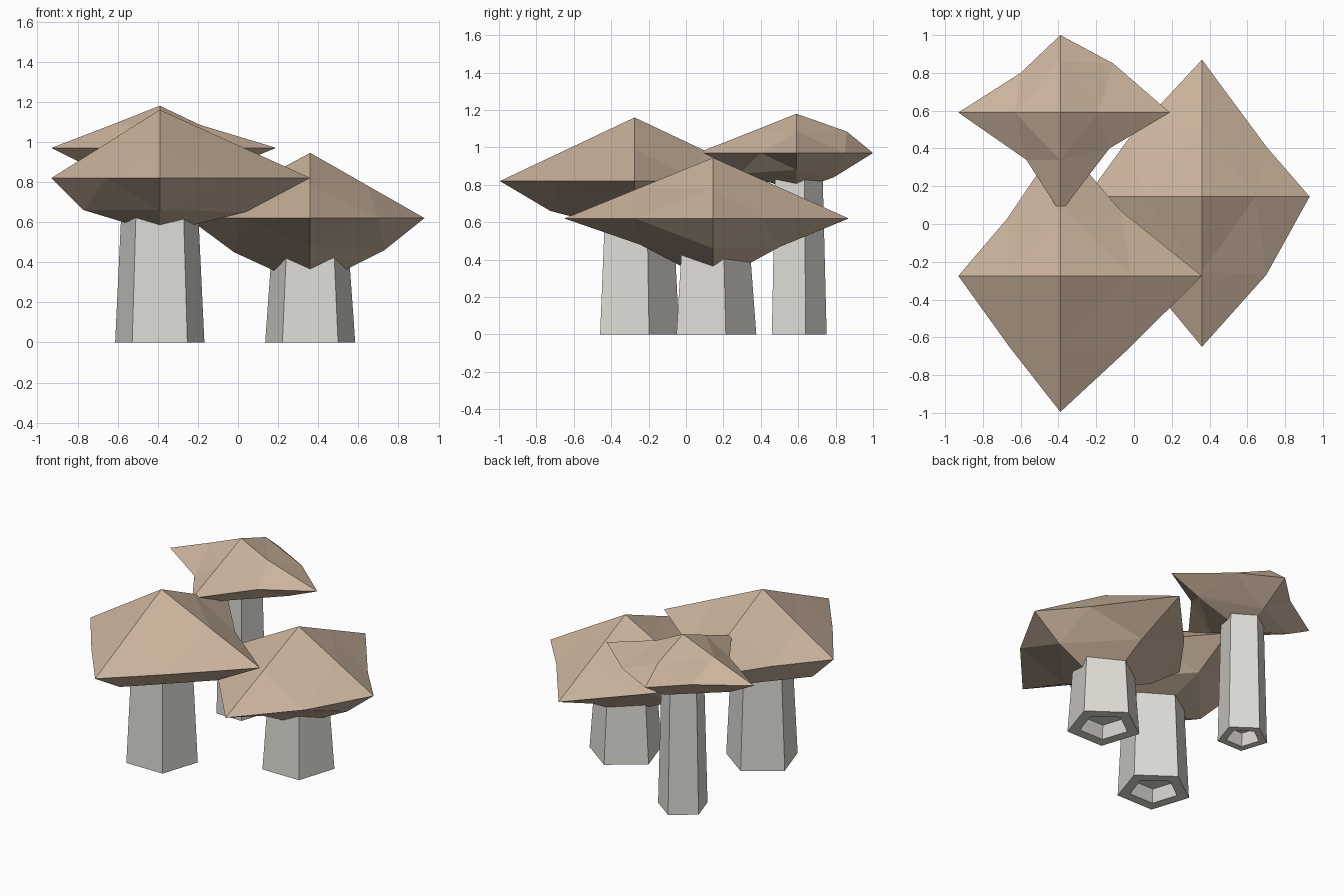
import bpy, bmesh
from math import sin, cos, pi

if "Cube" in bpy.data.objects:
    bpy.data.objects.remove(bpy.data.objects["Cube"])


def material(name, rgb):
    m = bpy.data.materials.new(name)
    m.diffuse_color = (*rgb, 1)
    m.use_nodes = True
    m.node_tree.nodes["Principled BSDF"].inputs["Base Color"].default_value = m.diffuse_color
    return m


TAN = material("cap_tan", (0.60, 0.46, 0.34))
PALE = material("stem_pale", (0.72, 0.70, 0.65))


def build(name, verts, faces, mat):
    bm = bmesh.new()
    vs = [bm.verts.new(v) for v in verts]
    for f in faces:
        bm.faces.new([vs[i] for i in f])
    bmesh.ops.recalc_face_normals(bm, faces=bm.faces)
    me = bpy.data.meshes.new(name)
    bm.to_mesh(me)
    bm.free()
    me.materials.append(mat)
    ob = bpy.data.objects.new(name, me)
    bpy.context.collection.objects.link(ob)


def stem(name, x, y, r0, r1, top):
    # five-sided tapered stem with a hollowed foot
    rings = [(r1, top), (r0, 0), (r0 * 0.66, 0), (r0 * 0.5, 0.08)]
    verts = [(x + r * sin(2 * pi * k / 5), y + r * cos(2 * pi * k / 5), z)
             for r, z in rings for k in range(5)]
    faces = [(5 * j + k, 5 * j + (k + 1) % 5, 5 * j + 5 + (k + 1) % 5, 5 * j + 5 + k)
             for j in range(3) for k in range(5)]
    build(name, verts, faces + [range(5), range(15, 20)], PALE)


def cap(name, x, y, heights, reach, mids, upper, low):
    # faceted octahedral cap; order of points: right, back, left, front
    apex, rim, bottom = heights
    dirs = [(1, 0), (0, 1), (-1, 0), (0, -1)]

    def ring(pts):
        return [(x + dx * r, y + dy * r, z) for (dx, dy), (r, z) in zip(dirs, pts)]

    verts = [(x, y, apex), (x, y, bottom)]
    verts += ring([(r, rim) for r in reach])         # 2-5 corners
    verts += [(mx, my, rim) for mx, my in mids]      # 6-9 between corners
    verts += ring(upper) + ring(low)                 # 10-13, 14-17
    faces = []
    for k in range(4):
        n = (k + 1) % 4
        for pole, base in ((0, 10), (1, 14)):
            faces += [(pole, base + k, base + n), (base + k, 2 + k, 6 + k),
                      (base + n, 6 + k, 2 + n), (base + k, 6 + k, base + n)]
    build(name, verts, faces, TAN)


def straight(apex, rim, reach):
    return [(r * 0.5, (apex + rim) / 2) for r in reach]


# front left mushroom
reach = (0.75, 0.72, 0.54, 0.72)
stem("front_left_stem", -0.39, -0.27, 0.234, 0.2, 0.68)
cap("front_left_cap", -0.39, -0.275, (1.16, 0.82, 0.545), reach,
    [(-0.07, 0.07), (-0.67, 0.03), (-0.66, -0.65), (-0.05, -0.68)],
    straight(1.16, 0.82, reach),
    [(0.43, 0.65), (0.44, 0.66), (0.38, 0.66), (0.45, 0.66)])

# right mushroom
reach = (0.57, 0.725, 0.61, 0.795)
stem("right_stem", 0.36, 0.14, 0.236, 0.2, 0.48)
cap("right_cap", 0.36, 0.145, (0.945, 0.62, 0.275), reach,
    [(0.70, 0.41), (-0.03, 0.45), (0.02, -0.24), (0.70, -0.27)],
    straight(0.945, 0.62, reach),
    [(0.37, 0.46), (0.36, 0.47), (0.38, 0.45), (0.39, 0.48)])

# back left mushroom
stem("back_left_stem", -0.39, 0.59, 0.162, 0.14, 0.88)
cap("back_left_cap", -0.39, 0.59, (1.18, 0.97, 0.77), (0.58, 0.41, 0.54, 0.53),
    [(-0.11, 0.85), (-0.60, 0.80), (-0.57, 0.34), (-0.13, 0.40)],
    [(0.2, 1.085), (0.27, 1.085), (0.24, 1.085), (0.25, 1.08)],
    [(0.36, 0.88), (0.2, 0.84), (0.36, 0.88), (0.3, 0.86)])
